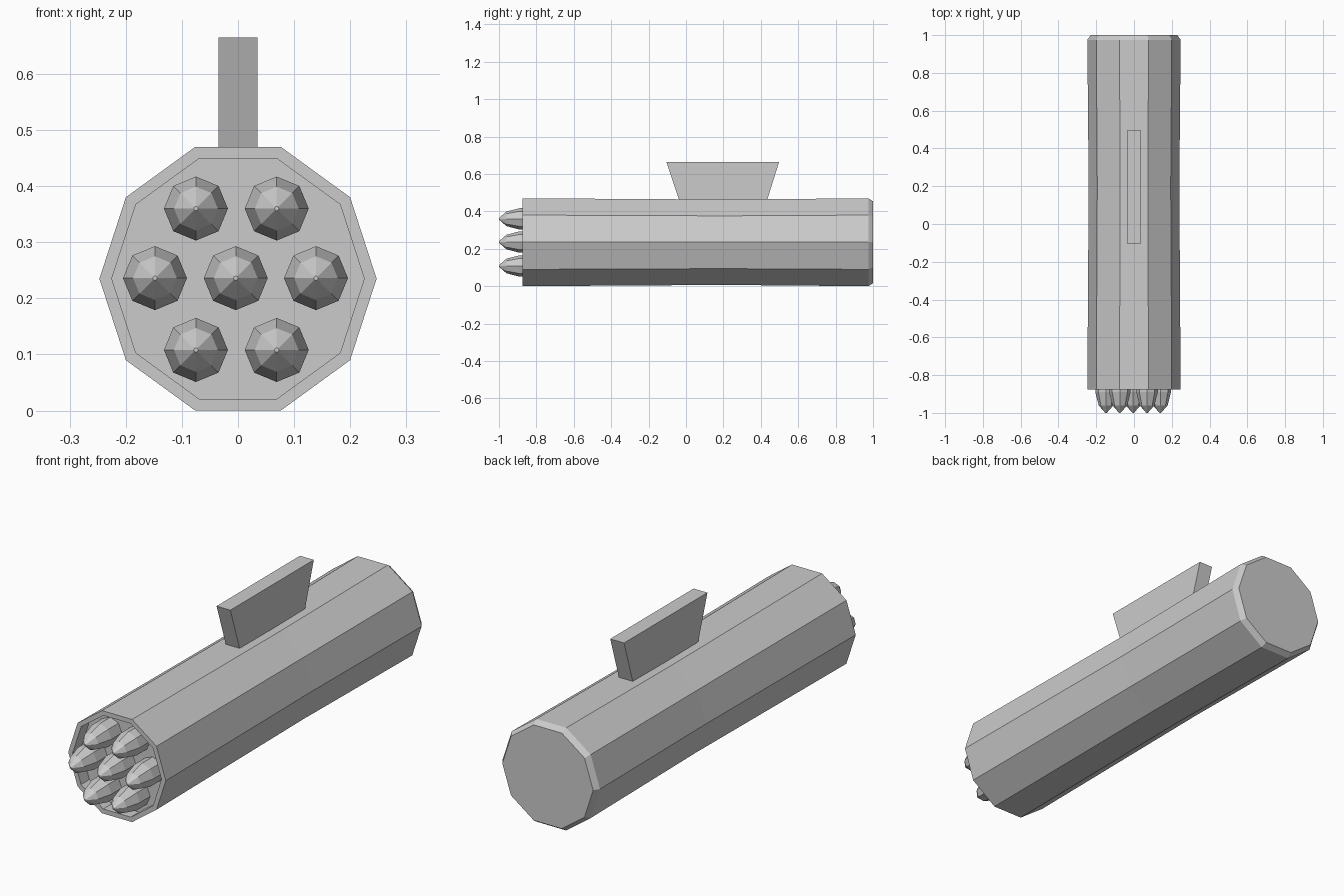
import bpy, bmesh, math

if "Cube" in bpy.data.objects:
    bpy.data.objects.remove(bpy.data.objects["Cube"])

SIDES = 10
MID_Z = 0.235


def make_object(name, bm):
    bmesh.ops.recalc_face_normals(bm, faces=bm.faces)
    mesh = bpy.data.meshes.new(name)
    bm.to_mesh(mesh)
    bm.free()
    obj = bpy.data.objects.new(name, mesh)
    bpy.context.collection.objects.link(obj)
    return obj


def lathe_y(name, profile, sides, x, z):
    """Loft regular rings of (y, radius) along the y axis, capping both ends."""
    bm = bmesh.new()
    rings = []
    for y, r in profile:
        rings.append([bm.verts.new((x + r * math.cos(math.tau * i / sides), y,
                                    z + r * math.sin(math.tau * i / sides)))
                      for i in range(sides)])
    for a, b in zip(rings, rings[1:]):
        for i in range(sides):
            j = (i + 1) % sides
            bm.faces.new((a[i], a[j], b[j], b[i]))
    bm.faces.new(rings[0])
    bm.faces.new(rings[-1])
    bmesh.ops.remove_doubles(bm, verts=bm.verts, dist=1e-5)
    return make_object(name, bm)


# Pod body: recessed front, slight waist, chamfered rear
lathe_y("pod_body", [(-0.815, 0.225), (-0.875, 0.225), (-0.875, 0.247),
                     (0.2, 0.240), (0.975, 0.247), (1.0, 0.230)],
        SIDES, 0, MID_Z)

# Seven rockets: rows of two, three and two
rows = [(0.36, (-0.075, 0.069)),
        (0.236, (-0.148, -0.004, 0.139)),
        (0.108, (-0.075, 0.069))]
nose = [(-0.81, 0.057), (-0.89, 0.057), (-0.96, 0.039), (-1.0, 0.004)]
for z, xs in rows:
    for x in xs:
        lathe_y("rocket", nose, 8, x, z)

# Mounting pylon: trapezoid profile extruded across x
bm = bmesh.new()
outline = [(-0.035, 0.455), (0.432, 0.455), (0.498, 0.665), (-0.105, 0.665)]
face = bm.faces.new([bm.verts.new((-0.035, y, z)) for y, z in outline])
ext = bmesh.ops.extrude_face_region(bm, geom=[face])
bmesh.ops.translate(bm, vec=(0.07, 0, 0),
                    verts=[v for v in ext["geom"] if isinstance(v, bmesh.types.BMVert)])
make_object("pylon", bm)
